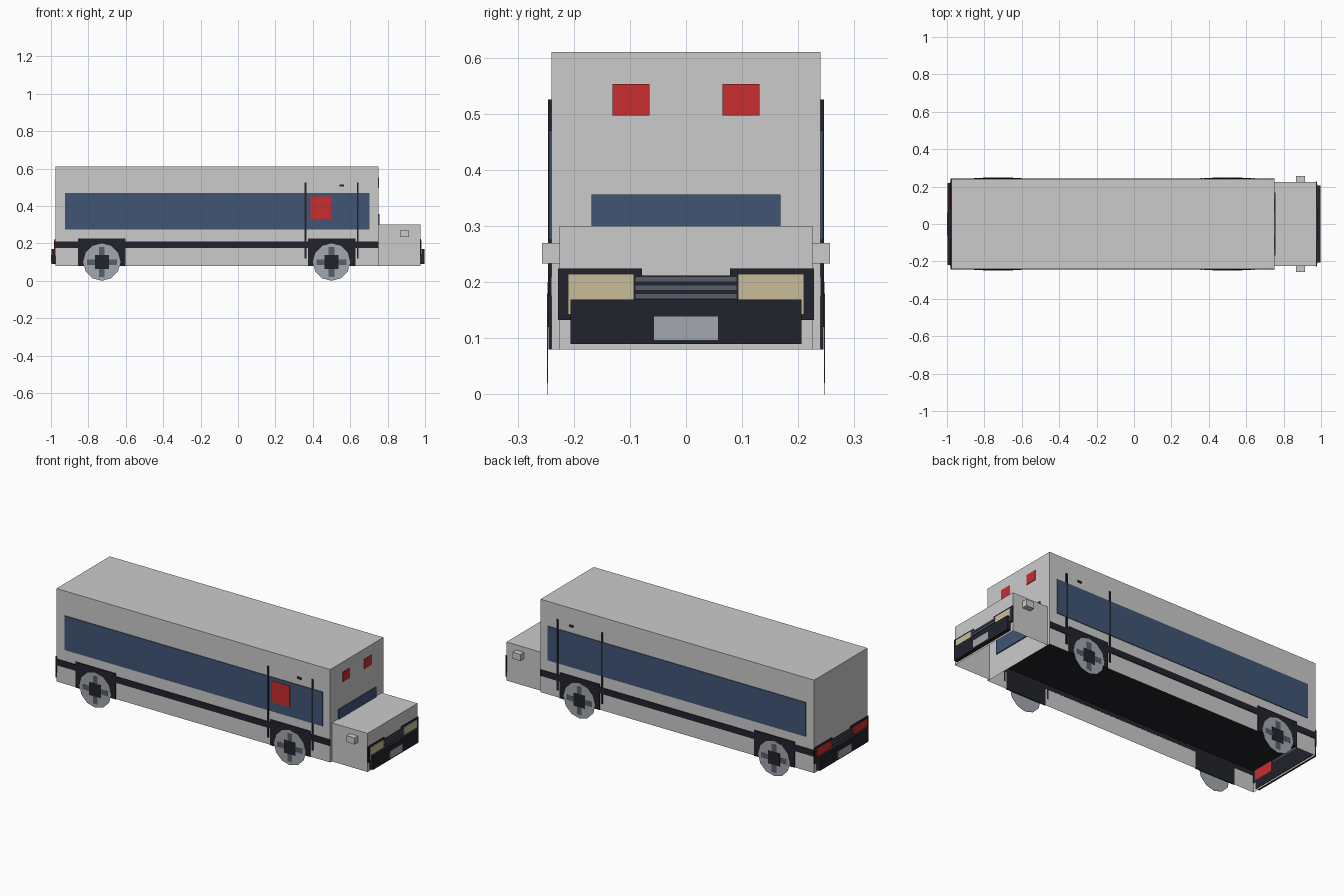
import bpy, bmesh, math

cube = bpy.data.objects.get("Cube")
if cube:
    bpy.data.objects.remove(cube, do_unlink=True)


def material(name, r, g, b):
    m = bpy.data.materials.new(name)
    m.use_nodes = True
    m.diffuse_color = (r, g, b, 1)
    m.node_tree.nodes["Principled BSDF"].inputs["Base Color"].default_value = (r, g, b, 1)
    return m


GREY = material("body grey", .6, .6, .6)
DARK = material("near black", .016, .016, .025)
BLUE = material("window blue", .052, .09, .18)
RED = material("signal red", .58, .027, .027)
CREAM = material("lamp cream", .58, .515, .32)
SILVER = material("silver", .37, .39, .42)
SLATE = material("slate", .09, .112, .145)


def finish(bm, name, mat):
    mesh = bpy.data.meshes.new(name)
    bm.to_mesh(mesh)
    bm.free()
    mesh.materials.append(mat)
    ob = bpy.data.objects.new(name, mesh)
    bpy.context.collection.objects.link(ob)
    return ob


def box(name, mat, xs, ys, zs, open_bottom=False):
    """Box from its extents, optionally without its underside."""
    bm = bmesh.new()
    bmesh.ops.create_cube(bm, size=1)
    if open_bottom:
        under = [f for f in bm.faces if f.normal.z < -.5]
        bmesh.ops.delete(bm, geom=under, context='FACES_ONLY')
    for v in bm.verts:
        v.co = [sum(e) / 2 + c * abs(e[1] - e[0]) for c, e in zip(v.co, (xs, ys, zs))]
    return finish(bm, name, mat)


def wheel_disc(name, x, y, z, radius):
    bm = bmesh.new()
    bmesh.ops.create_cone(bm, cap_ends=True, segments=12, radius1=radius,
                          radius2=radius, depth=.001)
    ob = finish(bm, name, SILVER)
    ob.rotation_euler.x = math.pi / 2
    ob.location = (x, y, z)


# Hollow shells and floor
BACK, FRONT, NOSE = -.977, .75, .975
box("body_shell", GREY, (BACK, FRONT), (-.24, .24), (.08, .61), True)
box("hood_shell", GREY, (FRONT, NOSE), (-.225, .225), (.08, .3), True)
box("floor", DARK, (BACK + .002, FRONT - .002), (-.238, .238), (.2, .208))

# Side details, repeated on both sides
for side, s in (("right", -1), ("left", 1)):
    def plate(name, mat, x0, x1, z0, z1, out):
        box(side + "_" + name, mat, (x0, x1), (s * .2395, s * out), (z0, z1))

    plate("window", BLUE, -.925, .703, .275, .47, .2440)
    plate("trim_stripe", DARK, BACK, FRONT, .175, .21, .2445)
    for x in (.36, .64):
        plate("door_line", DARK, x - .005, x + .005, .12, .525, .2455)
    plate("door_handle", DARK, .543, .568, .503, .515, .2440)
    for end, x in (("rear", -.728), ("front", .5)):
        plate(end + "_arch", DARK, x - .127, x + .127, .08, .226, .2450)
        wheel_disc(f"{side}_{end}_wheel", x, s * .2465, .1, .1)
        # Hub cross and cap
        for w, h in ((.08, .015), (.015, .08)):
            box(f"{side}_{end}_spoke", SLATE, (x - w, x + w),
                (s * .246, s * .2475), (.1 - h, .1 + h))
        box(f"{side}_{end}_hub", DARK, (x - .037, x + .037),
            (s * .246, s * .248), (.063, .137))
    box(side + "_mirror", GREY, (.865, .915), (s * .224, s * .257), (.233, .27))

box("side_sign", RED, (.387, .498), (-.2395, -.246), (.33, .45))

# Front wall above the hood
box("windshield", BLUE, (FRONT - .001, FRONT + .006), (-.168, .168), (.2, .356))
for y in (-.098, .098):
    box("front_marker", RED, (FRONT - .001, FRONT + .003), (y - .033, y + .033), (.497, .553))


def end_panel(label, x, d, k, lamp):
    """Lamps, grille, bumper and plate on an end wall; d points outward, k scales width."""
    def part(name, mat, y0, y1, z0, z1, out):
        box(label + "_" + name, mat, (x - d * .002, x + d * out), (y0 * k, y1 * k), (z0, z1))

    for s in (-1, 1):
        part("lamp_surround", DARK, s * .078, s * .228, .132, .224, .004)
        part("lamp", lamp, s * .093, s * .21, .142, .214, .007)
    part("grille", DARK, -.09, .09, .16, .212, .004)
    for i in range(3):
        z = .171 + i * .015
        part("grille_slat", SLATE, -.09, .09, z, z + .008, .006)
    part("bumper", DARK, -.206, .206, .09, .169, .021)
    part("number_plate", SILVER, -.057, .057, .097, .139, .023)


end_panel("front", NOSE, 1, 1, CREAM)
end_panel("rear", BACK, -1, 1.067, RED)
